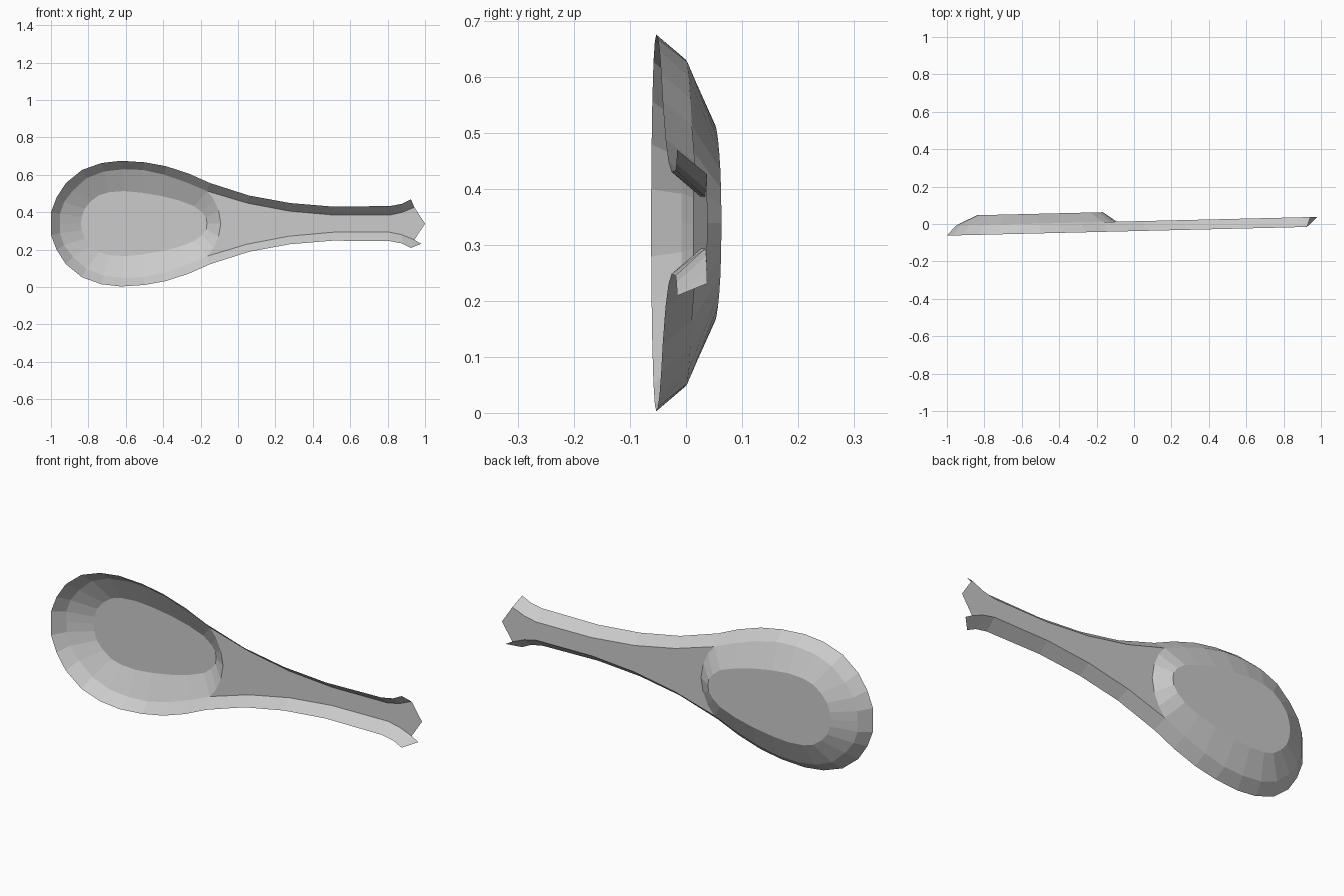
import bpy
import bmesh

cube = bpy.data.objects.get("Cube")
if cube:
    bpy.data.objects.remove(cube, do_unlink=True)

CENTRE_HEIGHT = 0.339
TILT = 0.024

# Half outlines from the bowl tip to the handle end: (x, half width)
rim = [(-1, 0), (-1, .06), (-.97, .14), (-.92, .217), (-.834, .287), (-.73, .324),
       (-.626, .336), (-.5, .328), (-.385, .307), (-.262, .267), (-.15, .217),
       (.06, .15), (.278, .11), (.508, .091), (.813, .094), (.877, .106), (.925, .13)]
bowl_edge = [(-.952, 0), (-.952, .052), (-.93, .115), (-.883, .177), (-.81, .243),
             (-.717, .279), (-.61, .291), (-.508, .287), (-.396, .262), (-.278, .221),
             (-.165, .174)]
neck_arc = [(-.13, .13), (-.104, .07), (-.092, 0)]
handle_edge = [(.048, .11), (.273, .067), (.508, .046), (.813, .046), (.877, .06), (.943, .087)]
base = [(-.84, 0), (-.835, .036), (-.82, .08), (-.786, .12), (-.743, .152), (-.69, .168),
        (-.61, .174), (-.52, .166), (-.41, .148), (-.316, .124), (-.235, .094),
        (-.193, .061), (-.17, .03), (-.166, 0)]

# Depth of each outline at x = 0
RIM_DEPTH, EDGE_DEPTH, BASE_DEPTH = -.038, .0145, .067

porcelain = bpy.data.materials.new("plain grey")
porcelain.use_nodes = True
grey = (0.6, 0.6, 0.6, 1)
porcelain.diffuse_color = grey
for node in porcelain.node_tree.nodes:
    if node.type == 'BSDF_PRINCIPLED':
        node.inputs["Base Color"].default_value = grey


def place(points, depth, side=1):
    """Lay an outline on its tilted plane, on the upper or lower side."""
    return [(x, depth + TILT * x, CENTRE_HEIGHT + side * w) for x, w in points]


def outline(points, depth):
    """Join a half outline and its mirror image into a loop."""
    return place(points, depth) + place(points, depth, -1)[::-1]


def strip(first, second):
    """Bridge two matching rows of points with quads."""
    return [(first[i], first[i + 1], second[i + 1], second[i])
            for i in range(len(first) - 1)]


def make_part(name, faces):
    bm = bmesh.new()
    for face in faces:
        corners = []
        for p in face:
            if p not in corners:
                corners.append(p)
        bm.faces.new([bm.verts.new(p) for p in corners])
    bmesh.ops.remove_doubles(bm, verts=bm.verts, dist=0.0005)
    bmesh.ops.recalc_face_normals(bm, faces=bm.faces)
    # Let the open side face the front
    if sum(f.normal.y * f.calc_area() for f in bm.faces) > 0:
        bmesh.ops.reverse_faces(bm, faces=bm.faces)
    mesh = bpy.data.meshes.new(name)
    bm.to_mesh(mesh)
    bm.free()
    mesh.materials.append(porcelain)
    part = bpy.data.objects.new(name, mesh)
    bpy.context.collection.objects.link(part)


# Bowl: sloping sides and a flat base
bowl_faces = [outline(base, BASE_DEPTH)]
for side in (1, -1):
    bowl_faces += strip(place(bowl_edge + neck_arc, EDGE_DEPTH, side),
                        place(base, BASE_DEPTH, side))
make_part("bowl", bowl_faces)

# Handle: flat plate from the neck to a pointed end
plate = neck_arc[::-1] + bowl_edge[-1:] + handle_edge + [(1, 0)]
make_part("handle_plate", [outline(plate, EDGE_DEPTH)])

# Raised wall around bowl and handle
wall_faces = []
for side in (1, -1):
    wall_faces += strip(place(rim, RIM_DEPTH, side),
                        place(bowl_edge + handle_edge, EDGE_DEPTH, side))
# Small flared corner on the lower wall
wall_faces.append(place(rim[-1:], RIM_DEPTH, -1)
                  + place(handle_edge[-1:] + [(.98, .108)], EDGE_DEPTH, -1))
make_part("rim_wall", wall_faces)
